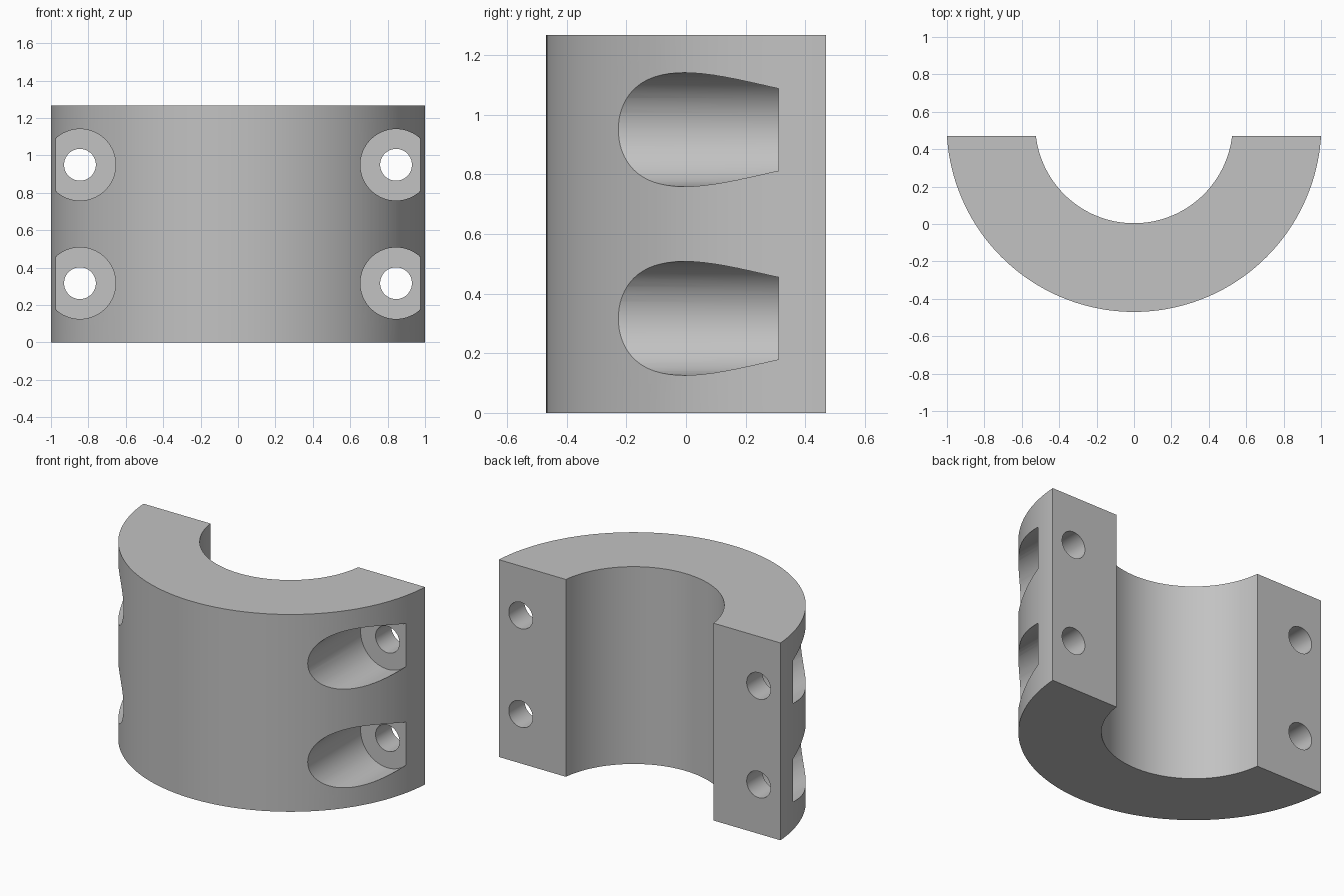
import bpy, bmesh, math
from mathutils import Matrix

HEIGHT = 1.267
BACK_Y = 0.47            # flat mating face
CENTRE_Y = 0.532         # axis of both arcs
OUTER_R, INNER_R = 1.002, 0.528
BOLT_X, BOLT_ZS = 0.845, (0.317, 0.95)
HOLE_R, BORE_R, SEAT_Y = 0.085, 0.191, 0.31

cube = bpy.data.objects.get("Cube")
if cube:
    bpy.data.objects.remove(cube, do_unlink=True)

grey = bpy.data.materials.new("plain grey")
grey.use_nodes = True
colour = (0.54, 0.54, 0.54, 1)
grey.diffuse_color = colour
grey.node_tree.nodes["Principled BSDF"].inputs["Base Color"].default_value = colour


def add_object(name, bm):
    bmesh.ops.recalc_face_normals(bm, faces=bm.faces)
    mesh = bpy.data.meshes.new(name)
    bm.to_mesh(mesh)
    bm.free()
    mesh.materials.append(grey)
    obj = bpy.data.objects.new(name, mesh)
    bpy.context.collection.objects.link(obj)
    return obj


def arc(radius, steps):
    """Front arc from the left end to the right end, stopping at the flat face."""
    tilt = math.asin((CENTRE_Y - BACK_Y) / radius)
    for i in range(steps + 1):
        a = -tilt - (math.pi - 2 * tilt) * i / steps
        yield radius * math.cos(a), CENTRE_Y + radius * math.sin(a)


def cylinder_y(name, x, z, radius, y0, y1):
    bm = bmesh.new()
    place = Matrix.Translation((x, (y0 + y1) / 2, z)) @ Matrix.Rotation(math.pi / 2, 4, "X")
    bmesh.ops.create_cone(bm, cap_ends=True, segments=64, radius1=radius,
                          radius2=radius, depth=y1 - y0, matrix=place)
    return add_object(name, bm)


# Half ring body
bm = bmesh.new()
outline = list(arc(OUTER_R, 96)) + list(arc(INNER_R, 72))[::-1]
base = bm.faces.new([bm.verts.new((x, y, 0)) for x, y in outline])
top = bmesh.ops.extrude_face_region(bm, geom=[base])["geom"]
bmesh.ops.translate(bm, vec=(0, 0, HEIGHT),
                    verts=[v for v in top if isinstance(v, bmesh.types.BMVert)])
clamp = add_object("clamp_half", bm)

# Bolt holes and the counterbores in front of their seats
cutters = []
for x in (-BOLT_X, BOLT_X):
    for z in BOLT_ZS:
        cutters.append(cylinder_y("counterbore_cutter", x, z, BORE_R, -0.8, SEAT_Y))
        cutters.append(cylinder_y("bolt_hole_cutter", x, z, HOLE_R, -0.7, 0.7))

bpy.ops.object.select_all(action="DESELECT")
bpy.context.view_layer.objects.active = clamp
clamp.select_set(True)
for cutter in cutters:
    cutter.hide_render = True
    mod = clamp.modifiers.new("cut", "BOOLEAN")
    mod.operation = "DIFFERENCE"
    mod.solver = "EXACT"
    mod.object = cutter
    bpy.ops.object.modifier_apply(modifier=mod.name)
    bpy.data.objects.remove(cutter, do_unlink=True)

bpy.ops.object.shade_smooth_by_angle(angle=math.radians(20))
